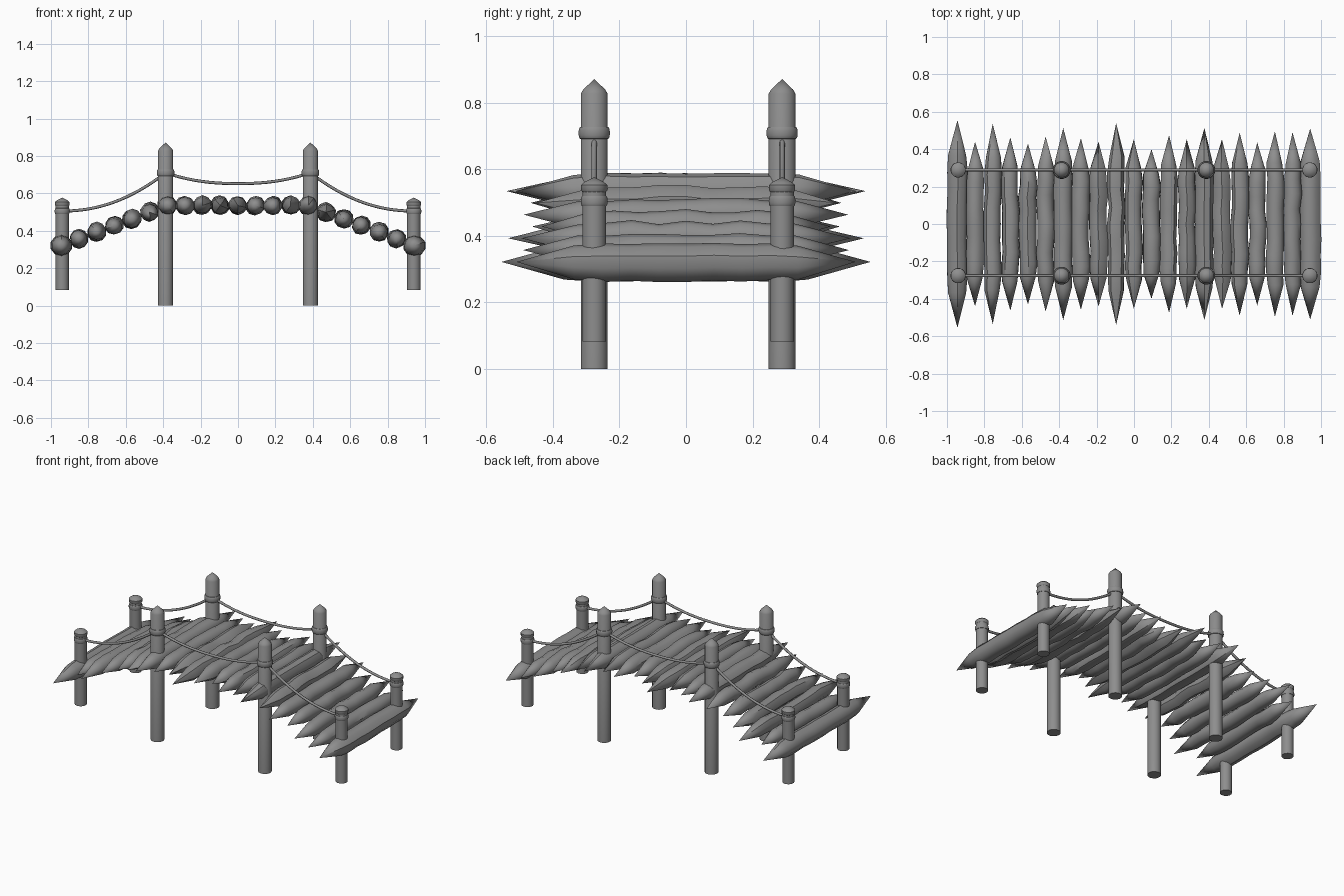
import bpy, bmesh, math, random
from mathutils import Vector

random.seed(7)
cube = bpy.data.objects.get("Cube")
if cube:
    bpy.data.objects.remove(cube, do_unlink=True)


def make_material(name, value):
    mat = bpy.data.materials.new(name)
    mat.use_nodes = True
    color = (value, value, value, 1)
    mat.diffuse_color = color
    bsdf = next(n for n in mat.node_tree.nodes if n.type == "BSDF_PRINCIPLED")
    bsdf.inputs["Base Color"].default_value = color
    return mat


WOOD = make_material("weathered grey", 0.27)


def loft(name, rings, u, v, sides, jitter=0.0):
    """Skin circles (centre, radius) in the plane u, v; radius 0 makes a point."""
    bm = bmesh.new()
    wobble = [1 + random.uniform(-jitter, jitter) for _ in range(sides)]
    previous = None
    for centre, radius in rings:
        if radius == 0:
            ring = [bm.verts.new(centre)]
        else:
            ring = []
            for i in range(sides):
                a = math.tau * (i + 0.5) / sides
                r = radius * wobble[i]
                ring.append(bm.verts.new(centre + u * (r * math.cos(a)) + v * (r * math.sin(a))))
        if previous:
            for i in range(sides):
                j = (i + 1) % sides
                if len(previous) == 1:
                    bm.faces.new((previous[0], ring[j], ring[i]))
                elif len(ring) == 1:
                    bm.faces.new((previous[i], previous[j], ring[0]))
                else:
                    bm.faces.new((previous[i], previous[j], ring[j], ring[i]))
        elif len(ring) > 1:
            bm.faces.new(ring[::-1])
        previous = ring
    if len(previous) > 1:
        bm.faces.new(previous)
    bmesh.ops.recalc_face_normals(bm, faces=bm.faces)
    mesh = bpy.data.meshes.new(name)
    bm.to_mesh(mesh)
    bm.free()
    mesh.materials.append(WOOD)
    mesh.shade_smooth()
    mesh.set_sharp_from_angle(angle=math.radians(40))
    obj = bpy.data.objects.new(name, mesh)
    bpy.context.collection.objects.link(obj)
    return obj


X, Y, Z = Vector((1, 0, 0)), Vector((0, 1, 0)), Vector((0, 0, 1))

# Deck of sharpened logs, arched over the middle
LENGTHS = [.555, .44, .535, .463, .43, .467, .513, .458, .44, .54, .453,
           .40, .475, .453, .513, .453, .488, .435, .495, .49, .51]
POST_LOGS = {0: .056, 6: .051, 14: .051, 20: .056}
for n, half in enumerate(LENGTHS):
    x = -0.944 + n * 0.0943
    z = 0.535 - 0.0355 * max(0, abs(n - 10) - 4)
    main = n in POST_LOGS
    radius = POST_LOGS.get(n, 0.047)
    sway = 0.002 if main else 0.005
    shoulder = half * 0.66
    rings = [(Vector((x, -half, z)), 0)]
    steps = 8
    for k in range(steps + 1):
        y = -shoulder + 2 * shoulder * k / steps
        centre = Vector((x + random.uniform(-sway, sway), y, z + random.uniform(-sway, sway)))
        end = k in (0, steps)
        rings.append((centre, radius * (0.92 if end else random.uniform(0.98, 1.06))))
    rings.append((Vector((x, half, z)), 0))
    loft(f"deck_log_{n + 1}", rings, X, Z, 10, 0.04)


def turned(name, x, y, profile, sides=16):
    return loft(name, [(Vector((x, y, z)), r) for r, z in profile], X, Y, sides)


def rope_band(name, x, y, z, inner, outer, half):
    # Rounded collar wrapped around a post
    rings = [(inner + (outer - inner) * math.sin(math.pi * k / 8) ** 0.6 if 0 < k < 8 else inner,
              z - half * math.cos(math.pi * k / 8)) for k in range(9)]
    turned(name, x, y, rings)


# Posts, caps, bands and hanging ropes along both sides
END_X, TALL_X = 0.94, 0.387
LOW, HIGH, SAG = 0.505, 0.71, 0.652
for side, y in (("front", -0.276), ("back", 0.289)):
    for hand, s in (("right", -1), ("left", 1)):
        tag = f"{side}_{hand}"
        turned(f"tall_post_{tag}", s * TALL_X, y,
               [(.041, 0), (.041, .828), (.034, .84), (0, .872)])
        rope_band(f"tall_band_{tag}", s * TALL_X, y, HIGH, .038, .048, .019)
        turned(f"end_post_{tag}", s * END_X, y, [(.036, .083), (.036, .55)])
        turned(f"end_cap_{tag}", s * END_X, y,
               [(.036, .532), (.04, .537), (.04, .553), (.03, .562), (0, .577)])
        rope_band(f"end_band_{tag}", s * END_X, y, LOW, .034, .041, .016)

    points = []
    span = END_X - TALL_X
    for k in range(17):
        t = k / 16
        points.append((-END_X + span * t, LOW + (HIGH - LOW) * t ** 2.1))
    for k in range(1, 20):
        t = k / 10 - 1
        points.append((TALL_X * t, SAG + (HIGH - SAG) * abs(t) ** 2.3))
    points += [(-px, pz) for px, pz in points[16::-1]]

    curve = bpy.data.curves.new(f"rope_{side}", "CURVE")
    curve.dimensions = "3D"
    curve.bevel_depth = 0.008
    curve.bevel_resolution = 2
    curve.use_fill_caps = True
    spline = curve.splines.new("POLY")
    spline.points.add(len(points) - 1)
    for p, (px, pz) in zip(spline.points, points):
        p.co = (px, y, pz, 1)
    spline.use_smooth = True
    curve.materials.append(WOOD)
    bpy.context.collection.objects.link(bpy.data.objects.new(f"rope_{side}", curve))
